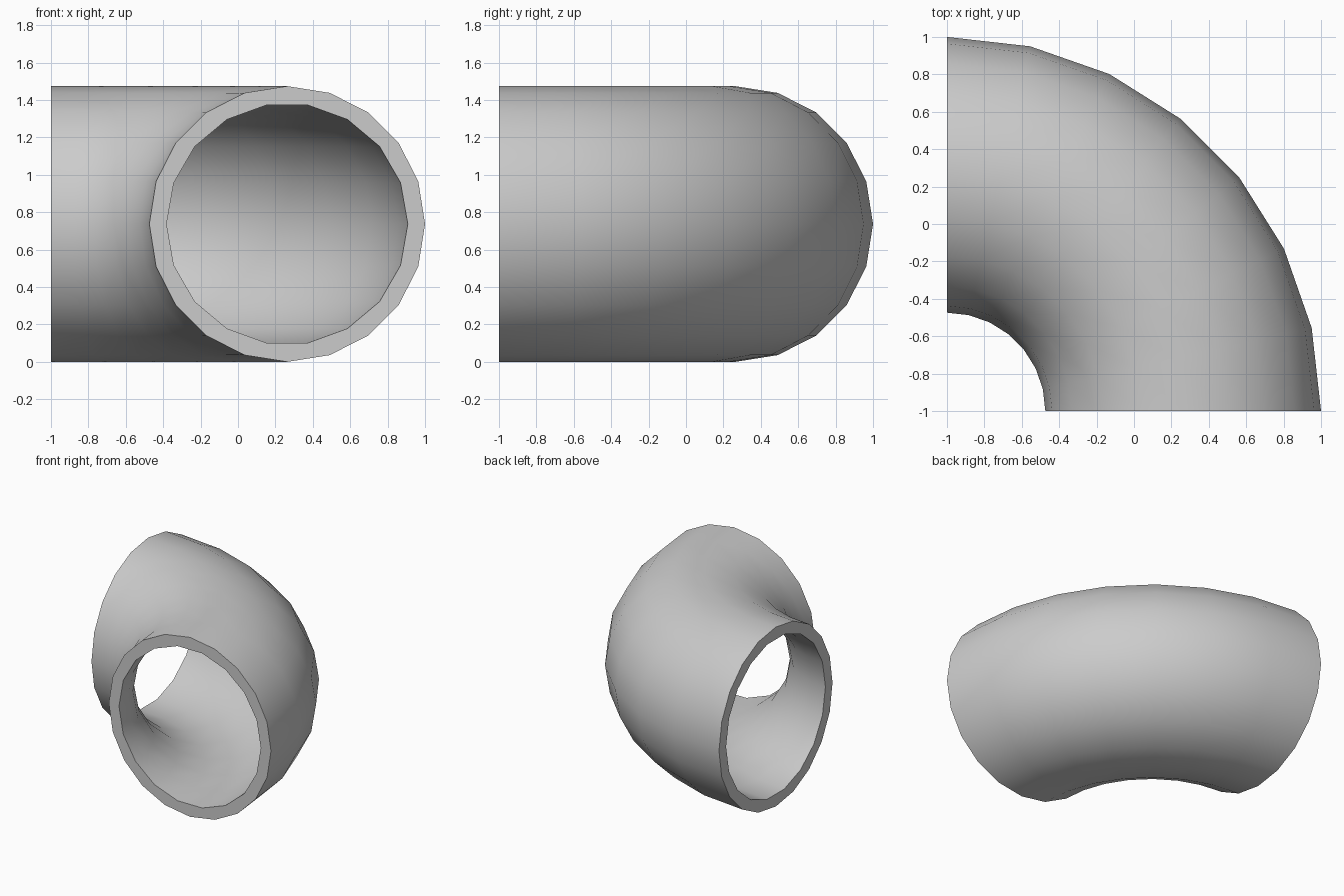
import bpy
import bmesh
from math import sin, cos, pi, radians

cube = bpy.data.objects.get("Cube")
if cube:
    bpy.data.objects.remove(cube, do_unlink=True)

BEND_CENTRE = -1.0
TUBE_RADIUS = 0.737
BORE_RADIUS = 0.645
BEND_RADIUS = 2.0 - TUBE_RADIUS
BEND_STEPS = 7

grey = bpy.data.materials.new("pipe_grey")
grey.use_nodes = True
colour = (0.6, 0.6, 0.6, 1)
grey.diffuse_color = colour
grey.node_tree.nodes["Principled BSDF"].inputs["Base Color"].default_value = colour


def ring(bm, radius, sides, turn):
    """Circle of vertices across the pipe, at one angle round the bend."""
    verts = []
    for i in range(sides):
        a = 2 * pi * i / sides
        r = BEND_RADIUS + radius * cos(a)
        verts.append(bm.verts.new((BEND_CENTRE + r * cos(turn),
                                   BEND_CENTRE + r * sin(turn),
                                   TUBE_RADIUS + radius * sin(a))))
    return verts


def wall(bm, radius, sides):
    """Quarter bend of one wall; returns the rings at its two ends."""
    rings = [ring(bm, radius, sides, radians(90) * s / BEND_STEPS)
             for s in range(BEND_STEPS + 1)]
    for a, b in zip(rings, rings[1:]):
        for i in range(sides):
            j = (i + 1) % sides
            bm.faces.new((a[i], a[j], b[j], b[i]))
    return rings[0], rings[-1]


def rim(bm, outer, inner):
    """Flat band of triangles between two rings with different side counts."""
    n, m = len(outer), len(inner)
    i = j = 0
    while i + j < n + m:
        a, b = outer[i % n], inner[j % m]
        if (i + 1) / n <= (j + 1) / m:
            i += 1
            bm.faces.new((a, outer[i % n], b))
        else:
            j += 1
            bm.faces.new((a, inner[j % m], b))


# Outer and inner walls, joined by a flat rim at each open end
bm = bmesh.new()
outer_ends = wall(bm, TUBE_RADIUS, 20)
inner_ends = wall(bm, BORE_RADIUS, 18)
for outer, inner in zip(outer_ends, inner_ends):
    rim(bm, outer, inner)
bmesh.ops.recalc_face_normals(bm, faces=bm.faces)

mesh = bpy.data.meshes.new("pipe_elbow")
bm.to_mesh(mesh)
bm.free()
mesh.materials.append(grey)
elbow = bpy.data.objects.new("pipe_elbow", mesh)
bpy.context.collection.objects.link(elbow)

# Smooth walls with crisp rims
bpy.ops.object.select_all(action="DESELECT")
elbow.select_set(True)
bpy.context.view_layer.objects.active = elbow
bpy.ops.object.shade_smooth_by_angle(angle=radians(40))
